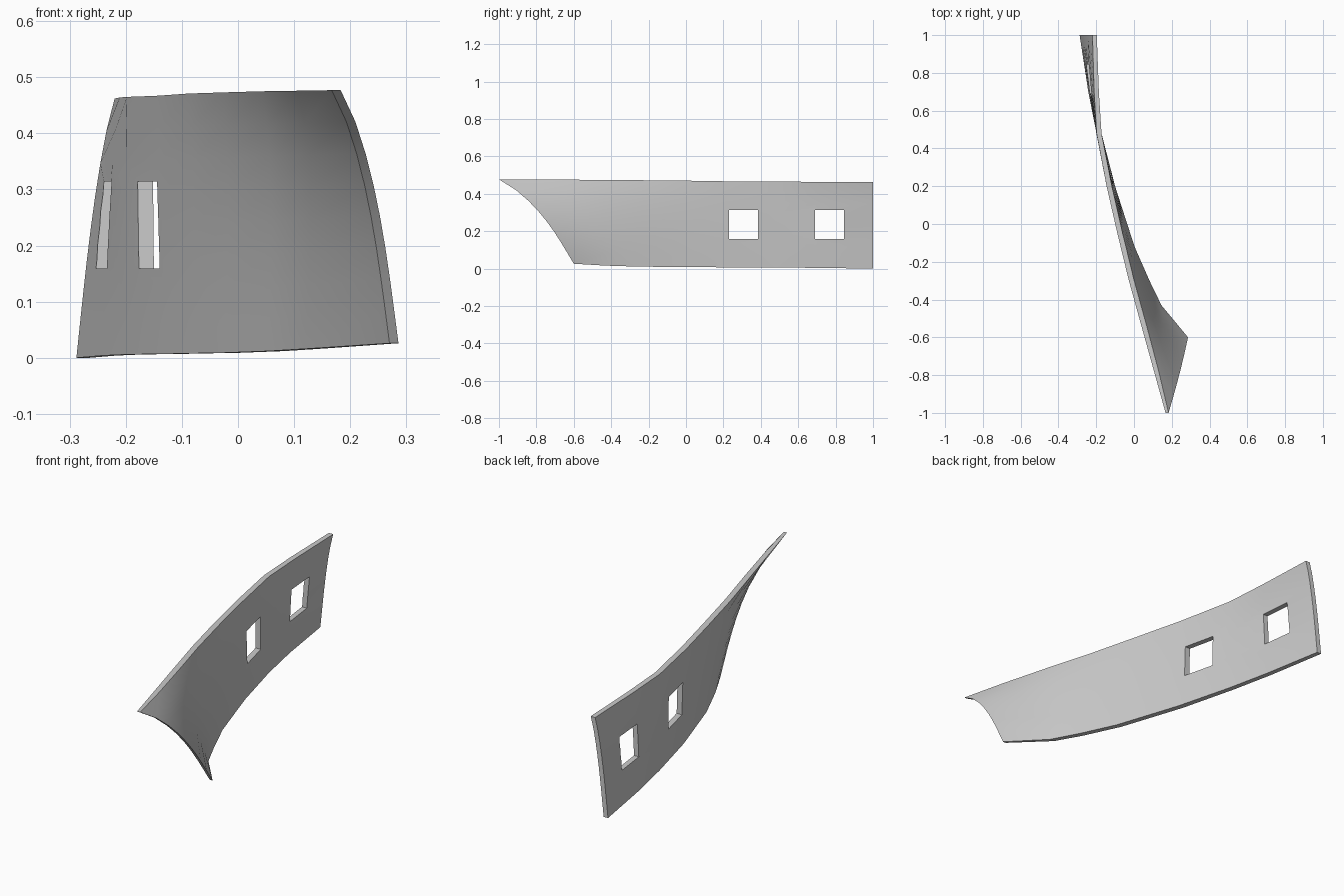
import bpy, bmesh, math

if "Cube" in bpy.data.objects:
    bpy.data.objects.remove(bpy.data.objects["Cube"])

# Stations from bow to stern, outer face: top (x, y, z), bottom (x, y, z), thickness in x
STATIONS = [
    ((0.167, -1.00, 0.477), (0.270, -0.60, 0.026), 0.016),
    ((0.106, -0.78, 0.476), (0.120, -0.43, 0.016), 0.025),
    ((0.042, -0.55, 0.475), (0.054, -0.30, 0.012), 0.028),
    ((-0.027, -0.30, 0.473), (-0.025, -0.12, 0.009), 0.028),
    ((-0.088, -0.05, 0.471), (-0.080, 0.05, 0.008), 0.028),
    ((-0.145, 0.20, 0.467), (-0.128, 0.20, 0.007), 0.028),
    ((-0.198, 0.48, 0.465), (-0.198, 0.48, 0.006), 0.026),
    ((-0.211, 0.70, 0.464), (-0.242, 0.70, 0.004), 0.025),
    ((-0.220, 1.00, 0.462), (-0.288, 1.00, 0.000), 0.023),
]
ROWS = 8


def hull_point(i, t):
    top, bottom, _ = STATIONS[i]
    s = i / (len(STATIONS) - 1)
    bulge = math.sin(math.pi * t ** 0.7)
    x, y, z = (a + (b - a) * t for a, b in zip(top, bottom))
    # hollow flare at the bow turning into a slight outward belly at the stern
    return (x + bulge * (0.02 - 0.029 * s), y + bulge * 0.06 * max(0, 1 - 2 * s), z)


# Curved hull panel: closed ring of outer and inner points at each station
bm = bmesh.new()
rings = []
for i, (_, _, thick) in enumerate(STATIONS):
    outer = [hull_point(i, r / ROWS) for r in range(ROWS + 1)]
    inner = [(x + thick, y, z) for x, y, z in reversed(outer)]
    rings.append([bm.verts.new(p) for p in outer + inner])
n = len(rings[0])
for a, b in zip(rings, rings[1:]):
    for k in range(n):
        bm.faces.new((a[k], a[(k + 1) % n], b[(k + 1) % n], b[k]))
# Bow and stern end strips
for ring in (rings[0], rings[-1]):
    for k in range(ROWS):
        bm.faces.new((ring[k], ring[k + 1], ring[n - 2 - k], ring[n - 1 - k]))
bmesh.ops.recalc_face_normals(bm, faces=bm.faces)
mesh = bpy.data.meshes.new("hull_panel")
bm.to_mesh(mesh)
bm.free()
hull = bpy.data.objects.new("hull_panel", mesh)
bpy.context.collection.objects.link(hull)

# Two square ports cut through the side
for y0 in (0.23, 0.69):
    bpy.ops.mesh.primitive_cube_add(size=1, location=(-0.2, y0 + 0.0775, 0.237))
    cutter = bpy.context.object
    cutter.name = "port_cutter"
    cutter.hide_render = True
    cutter.scale = (0.6, 0.155, 0.155)
    bpy.context.view_layer.update()
    mod = hull.modifiers.new("port", 'BOOLEAN')
    mod.operation = 'DIFFERENCE'
    mod.solver = 'EXACT'
    mod.object = cutter
    bpy.context.view_layer.objects.active = hull
    bpy.ops.object.modifier_apply(modifier=mod.name)
    bpy.data.objects.remove(cutter)

bpy.ops.object.select_all(action='DESELECT')
hull.select_set(True)
bpy.context.view_layer.objects.active = hull
bpy.ops.object.shade_smooth_by_angle(angle=math.radians(30))
